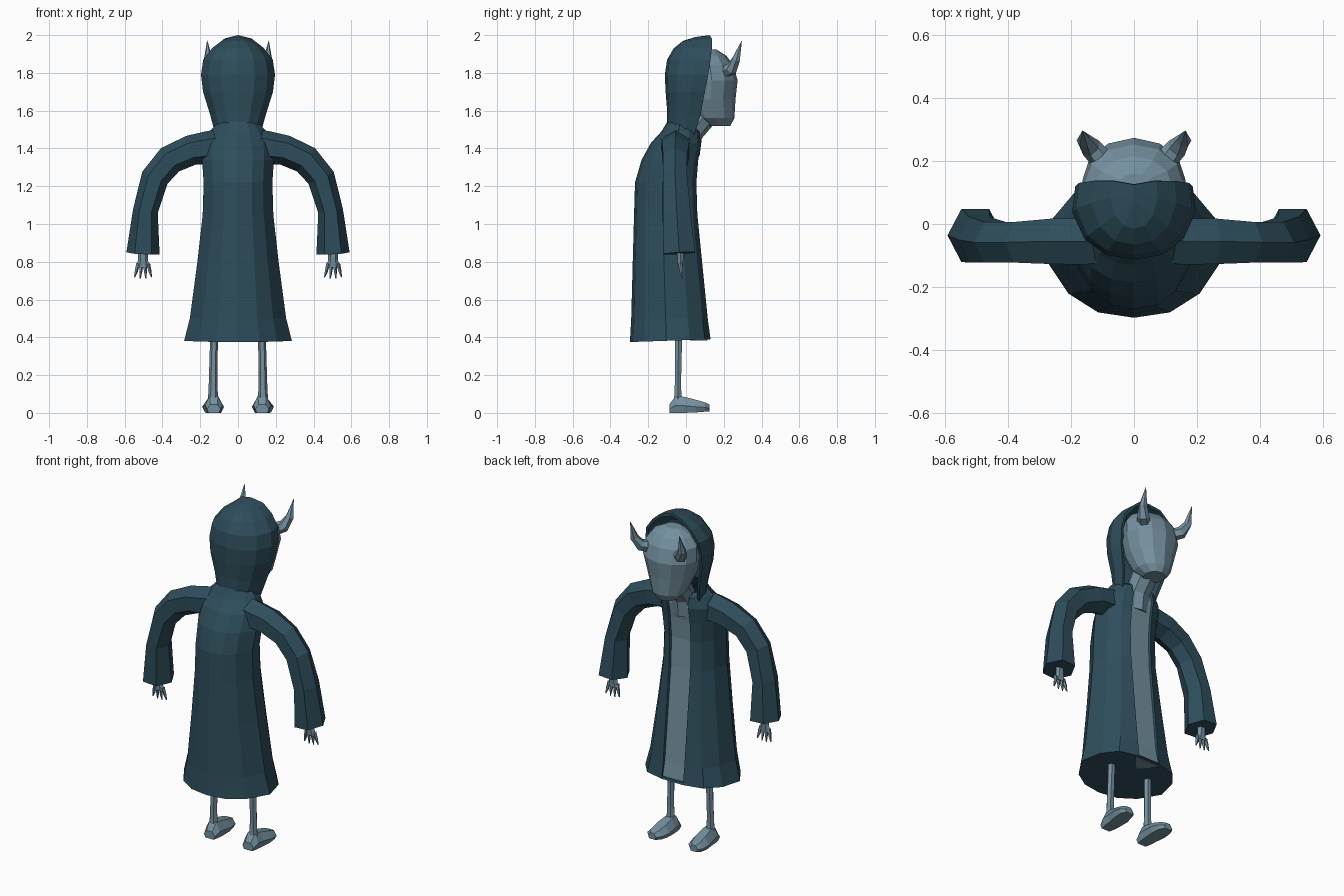
import bpy, bmesh
from math import sin, cos, pi
from mathutils import Vector

if "Cube" in bpy.data.objects:
    bpy.data.objects.remove(bpy.data.objects["Cube"])


def material(name, rgb):
    m = bpy.data.materials.new(name)
    m.use_nodes = True
    m.diffuse_color = (*rgb, 1)
    m.node_tree.nodes["Principled BSDF"].inputs["Base Color"].default_value = (*rgb, 1)
    return m


ROBE = material("dark teal cloth", (0.027, 0.075, 0.105))
SKIN = material("grey blue skin", (0.175, 0.28, 0.345))


def loft(name, rings, mat, closed=True, caps=(True, True), thickness=0):
    """Skin a list of equal-length point rings with flat faces."""
    bm = bmesh.new()
    rows = [[bm.verts.new(p) for p in ring] for ring in rings]
    n = len(rows[0])
    for lo, hi in zip(rows, rows[1:]):
        for i in range(n if closed else n - 1):
            j = (i + 1) % n
            bm.faces.new((lo[i], lo[j], hi[j], hi[i]))
    if caps[0]:
        bm.faces.new(rows[0][::-1])
    if caps[1]:
        bm.faces.new(rows[-1])
    bmesh.ops.remove_doubles(bm, verts=bm.verts, dist=0.0005)
    bmesh.ops.recalc_face_normals(bm, faces=bm.faces)
    me = bpy.data.meshes.new(name)
    bm.to_mesh(me)
    bm.free()
    me.materials.append(mat)
    ob = bpy.data.objects.new(name, me)
    bpy.context.collection.objects.link(ob)
    if thickness:
        mod = ob.modifiers.new("cloth thickness", "SOLIDIFY")
        mod.thickness = thickness
        mod.offset = -1
    return ob


def tube(name, path, mat, ref, sides=6, side=1):
    """Tapered tube; path rows are (x, y, z, radius along ref, radius across)."""
    pts = [Vector((p[0] * side, p[1], p[2])) for p in path]
    rings = []
    for i, c in enumerate(pts):
        t = (pts[min(i + 1, len(pts) - 1)] - pts[max(i - 1, 0)]).normalized()
        a = Vector(ref)
        a = (a - t * t.dot(a)).normalized()
        b = t.cross(a)
        ra, rb = path[i][3], path[i][-1]
        rings.append([c + a * ra * sin(2 * pi * k / sides) + b * rb * cos(2 * pi * k / sides)
                      for k in range(sides)])
    return loft(name, rings, mat)


def wrap(half, level, opening=None):
    """Arc round the back, open at +y; level is (z, half width, back y, front y, front lift)."""
    z, w, yb, yf, lift = level
    right = [Vector((u * w, yb + v * (yf - yb), z + lift * v)) for u, v in half]
    if opening:
        right[-1].x = opening
    left = [Vector((-p.x, p.y, p.z)) for p in right[:0:-1]]
    return left + right


# Long robe, open down the chest side
robe_half = [(0, 0), (.4, .04), (.73, .18), (1, .45), (.9, .74), (.66, .93), (.27, 1)]
robe_levels = [
    (.375, .285, -.297, .13, .015), (.5, .255, -.29, .115, 0), (.8, .215, -.282, .085, 0),
    (1.05, .187, -.275, .06, 0), (1.22, .182, -.27, .055, 0), (1.34, .19, -.235, .065, 0),
    (1.43, .185, -.185, .08, 0), (1.49, .15, -.13, .07, 0), (1.54, .118, -.1, .05, -.03)]
loft("robe", [wrap(robe_half, l, .07) for l in robe_levels], ROBE,
     closed=False, caps=(True, False), thickness=.012)

# Bare chest strip set into the robe opening
loft("chest_strip", [[(-.085, l[3] - .016, l[0] + l[4] - .006), (.085, l[3] - .016, l[0] + l[4] - .006),
                      (0, l[3] - .11, l[0] + l[4] - .006)] for l in robe_levels], SKIN)

# Pointed hood
hood_half = [(0, 0), (.45, .06), (.8, .28), (1, .65), (.95, 1)]
hood_levels = [
    (1.54, .122, -.1, .04, -.08), (1.6, .148, -.1, .075, -.03), (1.7, .185, -.108, .1, 0),
    (1.79, .196, -.112, .118, 0), (1.87, .184, -.1, .13, 0), (1.93, .135, -.065, .137, .005),
    (1.97, .075, -.015, .137, .012), (1.99, 0, .05, .125, .01)]
loft("hood", [wrap(hood_half, l) for l in hood_levels], ROBE,
     closed=False, caps=(False, False), thickness=.016)

# Head: stacked ovals, and a neck
head_levels = [
    (1.52, .06, .11, .235), (1.56, .1, .05, .256), (1.66, .138, 0, .262), (1.76, .164, 0, .273),
    (1.84, .158, 0, .252), (1.89, .12, .03, .215), (1.925, .05, .08, .16)]
loft("head", [[(w * cos(k * pi / 6), (yb + yf) / 2 + (yf - yb) / 2 * sin(k * pi / 6), z)
               for k in range(12)] for z, w, yb, yf in head_levels], SKIN)
tube("neck", [(0, 0, 1.38, .075, .08), (0, .03, 1.48, .06, .075), (0, .1, 1.58, .07, .08)],
     SKIN, (0, 1, 0), 8)

for side, label in ((1, "left"), (-1, "right")):
    # Horn sweeping out, then up
    tube(label + "_horn", [(.08, .18, 1.80, .038), (.135, .24, 1.82, .034),
                           (.158, .265, 1.87, .024), (.163, .295, 1.97, .001)],
         SKIN, (0, 1, 0), 6, side)

    # Curved sleeve flaring at the cuff
    tube(label + "_sleeve", [(.07, -.05, 1.42, .08, .085), (.15, -.055, 1.405, .085, .088),
                             (.25, -.055, 1.39, .083, .08), (.36, -.058, 1.34, .074, .078),
                             (.44, -.058, 1.245, .074, .074), (.49, -.05, 1.07, .084, .066),
                             (.503, -.036, .845, .097, .088)],
         ROBE, (0, 1, 0), 6, side)

    # Hand with spread fingers
    tube(label + "_hand", [(.503, -.03, .87, .02, .026), (.503, -.03, .81, .018, .026),
                           (.503, -.03, .77, .014, .036)], SKIN, (0, 1, 0), 6, side)
    for i in range(4):
        f = i - 1.5
        tube(f"{label}_finger_{i + 1}",
             [(.503 + f * .018, -.03, .79, .011), (.503 + f * .024, -.025, .75, .009),
              (.503 + f * .03, -.022, .708 + .007 * abs(f), .003)],
             SKIN, (0, 1, 0), 5, side)

    # Thin leg
    tube(label + "_leg", [(.128, -.04, .5, .022), (.128, -.04, .35, .021),
                          (.132, -.043, .15, .019, .023), (.132, -.043, .05, .024, .028)],
         SKIN, (0, 1, 0), 6, side)

    # Foot: wedge cross-sections from heel to toe
    foot = [(-.088, .036, .045), (-.055, .046, .09), (-.01, .05, .085),
            (.05, .058, .07), (.1, .05, .056), (.124, .026, .045)]
    loft(label + "_foot",
         [[(side * (.128 + .08 * max(y, 0)) + u * w, y, v * h + .08 * max(y - .02, 0) * (1 - v))
           for u, v in ((-.75, 0), (.75, 0), (1, .45), (.5, 1), (-.5, 1), (-1, .45))]
          for y, w, h in foot], SKIN)
